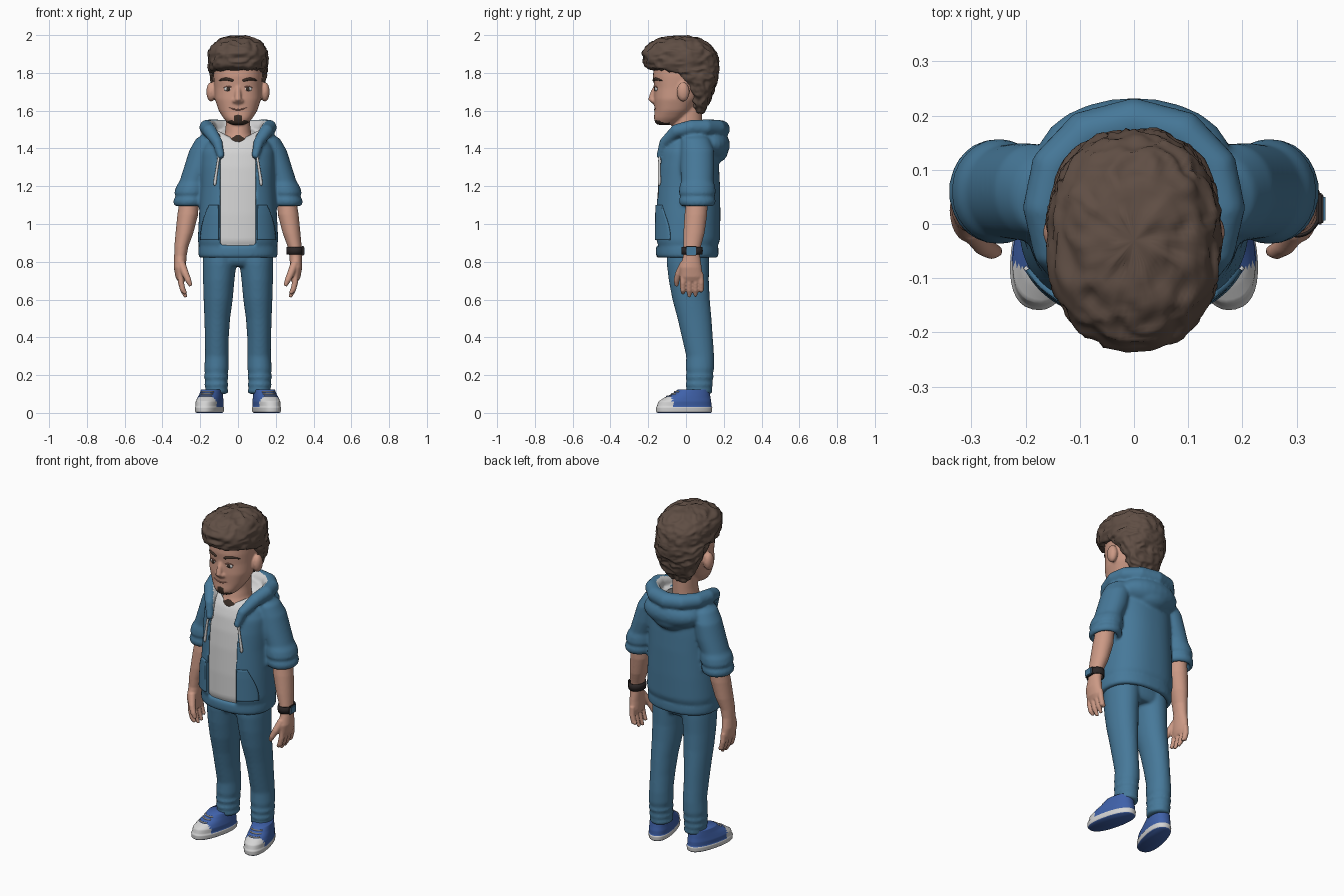
import bpy, bmesh, math
from mathutils import Vector, Matrix, noise

if "Cube" in bpy.data.objects:
    bpy.data.objects.remove(bpy.data.objects["Cube"])

def mat(name, r, g, b):
    m = bpy.data.materials.new(name)
    m.diffuse_color = (r, g, b, 1)
    m.use_nodes = True
    m.node_tree.nodes["Principled BSDF"].inputs["Base Color"].default_value = m.diffuse_color
    return m

BLUE = mat("denim blue", .062, .19, .32)
SKIN = mat("skin", .60, .32, .235)
HAIR = mat("hair brown", .115, .076, .058)
DARK = mat("dark brown", .045, .028, .02)
WHITE = mat("off white", .66, .66, .66)
SHOE = mat("shoe blue", .05, .12, .40)
BLACK = mat("strap black", .025, .02, .02)
LIP = mat("lip", .36, .16, .12)

def sp(v, p):
    return math.copysign(abs(v) ** p, v)

def interp(tab, z):
    # linear interpolation in a table of (z, ...) rows, ascending z
    for a, b in zip(tab, tab[1:]):
        if z <= b[0]:
            t = max(0, (z - a[0]) / (b[0] - a[0]))
            return [p + (q - p) * t for p, q in zip(a, b)][1:]
    return list(tab[-1][1:])

def ring(cx, cy, z, rx, ry, p=1, n=40, a0=0):
    out = []
    for i in range(n):
        a = a0 + (2 * math.pi - 2 * a0) * i / (n - 1 if a0 else n)
        out.append((cx + rx * sp(math.sin(a), p), cy - ry * sp(math.cos(a), p), z))
    return out

def rows(tab, n, p=.85):
    # table rows: z, front y, back y, half width
    out = []
    for i in range(n):
        z = tab[0][0] + (tab[-1][0] - tab[0][0]) * i / (n - 1)
        f, b, w = interp(tab, z)
        out.append(ring(0, (f + b) / 2, z, w, (b - f) / 2, p))
    return out

def surf(tab, x, z, p=.85):
    f, b, w = interp(tab, z)
    u = min(.999, abs(x) / w)
    return (f + b) / 2 - (b - f) / 2 * (1 - u ** (2 / p)) ** (p / 2)

def loft(bm, rings, cyclic=False):
    vs = [[bm.verts.new(c) for c in r] for r in rings]
    n = len(vs[0])
    for a, b in zip(vs, vs[1:] + ([vs[0]] if cyclic else [])):
        for i in range(n):
            bm.faces.new((a[i], a[(i + 1) % n], b[(i + 1) % n], b[i]))
    if not cyclic:
        bm.faces.new(vs[0])
        bm.faces.new(vs[-1])

def tube(bm, pts, rad, n=14):
    pts = [Vector(p) for p in pts]
    t0, q, rings = Vector((0, 0, 1)), None, []
    for i, p in enumerate(pts):
        t = (pts[min(i + 1, len(pts) - 1)] - pts[max(i - 1, 0)]).normalized()
        q = t.to_track_quat('Z', 'Y') if q is None else t0.rotation_difference(t) @ q
        t0 = t
        r = rad[i] if isinstance(rad, (list, tuple)) else rad
        rings.append([p + q @ Vector((r * math.cos(k * 2 * math.pi / n), r * math.sin(k * 2 * math.pi / n), 0)) for k in range(n)])
    loft(bm, rings)

def ball(bm, c, r):
    bmesh.ops.create_uvsphere(bm, u_segments=24, v_segments=14, radius=1,
                              matrix=Matrix.Translation(c) @ Matrix.Diagonal((*r, 1)))

def finish(bm, name, mats, voxel=0, smooth=0, sub=0, thick=0, rule=None, shade=True):
    bmesh.ops.recalc_face_normals(bm, faces=bm.faces)
    me = bpy.data.meshes.new(name)
    bm.to_mesh(me)
    bm.free()
    ob = bpy.data.objects.new(name, me)
    bpy.context.collection.objects.link(ob)
    bpy.context.view_layer.objects.active = ob
    if voxel:
        m = ob.modifiers.new("remesh", 'REMESH')
        m.mode, m.voxel_size = 'VOXEL', voxel
    if sub:
        ob.modifiers.new("subsurf", 'SUBSURF').levels = sub
    if thick:
        m = ob.modifiers.new("solidify", 'SOLIDIFY')
        m.thickness, m.offset = thick, 0
    if smooth:
        m = ob.modifiers.new("smooth", 'SMOOTH')
        m.factor, m.iterations = .5, smooth
    for m in list(ob.modifiers):
        bpy.ops.object.modifier_apply(modifier=m.name)
    for m in mats:
        ob.data.materials.append(m)
    for p in ob.data.polygons:
        p.use_smooth = shade
        if rule:
            p.material_index = rule(p.center, p.normal)
    return ob

def patch(name, f, m, nu=16, nv=24, thick=.01):
    bm = bmesh.new()
    g = [[bm.verts.new(f(i / nu, j / nv)) for i in range(nu + 1)] for j in range(nv + 1)]
    for a, b in zip(g, g[1:]):
        for i in range(nu):
            bm.faces.new((a[i], a[i + 1], b[i + 1], b[i]))
    return finish(bm, name, [m], thick=thick)

# head with neck, ears, nose and goatee
HEAD = [(1.525, -.15, -.075, .035), (1.535, -.163, -.05, .055), (1.56, -.17, -.01, .077), (1.60, -.166, .03, .102),
        (1.66, -.17, .07, .122), (1.72, -.168, .10, .125), (1.78, -.175, .13, .13), (1.85, -.17, .13, .13), (1.91, -.12, .09, .09)]
NECK = [(1.39, -.102, .06, .10), (1.44, -.10, .08, .09), (1.475, -.083, .085, .07), (1.53, -.07, .085, .064), (1.64, -.06, .085, .064)]
bm = bmesh.new()
loft(bm, rows(HEAD, 40))
loft(bm, rows(NECK, 20, 1))
for s in (-1, 1):
    ball(bm, (s * .142, -.015, 1.70), (.026, .034, .052))
    ball(bm, (s * .017, -.172, 1.652), (.013, .014, .012))
tube(bm, [(0, -.155, 1.74), (0, -.172, 1.70), (0, -.183, 1.66), (0, -.165, 1.645)], [.011, .015, .019, .015])
finish(bm, "head", [SKIN, DARK], .006, 6, rule=lambda c, n: int(
    c.y < -.085 and c.z < 1.548 + .03 * (abs(c.x) < .022) and abs(c.x) < .055))

# eyes, brows, mouth
for s in (-1, 1):
    x, z = s * .052, 1.715
    y = surf(HEAD, x, z)
    bm = bmesh.new(); ball(bm, (x, y + .004, z), (.022, .010, .013)); finish(bm, "eye", [WHITE])
    bm = bmesh.new(); ball(bm, (x, y - .004, z), (.010, .005, .011)); finish(bm, "iris", [DARK])
    bm = bmesh.new()
    tube(bm, [(s * a, surf(HEAD, s * a, b) - .002, b) for a, b in ((.028, 1.722), (.052, 1.731), (.078, 1.72))], [.003, .005, .003], 8)
    finish(bm, "eyelid", [LIP], sub=1)
    bm = bmesh.new()
    tube(bm, [(s * a, surf(HEAD, s * a, b) - .001, b) for a, b in ((.022, 1.757), (.045, 1.766), (.075, 1.77), (.105, 1.757))], [.007, .009, .008, .004], 10)
    finish(bm, "eyebrow", [DARK], sub=1)
bm = bmesh.new()
tube(bm, [(a, surf(HEAD, a, b), b) for a, b in ((-.05, 1.618), (-.025, 1.607), (0, 1.604), (.025, 1.607), (.05, 1.618))], [.002, .004, .005, .004, .002], 8)
finish(bm, "mouth", [LIP], sub=1)

# curly hair
CURLS = [(1.585, .05, .09, .055), (1.65, .02, .125, .105), (1.72, -.01, .152, .13), (1.775, -.07, .168, .146), (1.805, -.12, .172, .152),
         (1.825, -.212, .174, .156), (1.87, -.232, .172, .158), (1.91, -.232, .16, .157), (1.95, -.205, .125, .136), (1.98, -.15, .08, .095), (1.996, -.07, .01, .03)]
bm = bmesh.new()
loft(bm, rows(CURLS, 48, .9))
hair = finish(bm, "curly_hair", [HAIR], sub=1, smooth=8)
for v, n in [(v, v.normal.copy()) for v in hair.data.vertices]:
    k = noise.noise(v.co * 30 + Vector((0, 0, 7)))
    w = noise.noise_vector(v.co * 18) * .5
    v.co += n * (.012 * (.55 - 1.7 * abs(noise.noise(v.co * 22 + w))) + .005 * k)

# hoodie: open jacket shell, sleeves, hem band, hood
TORSO = [(.88, -.158, .165, .205), (.91, -.17, .18, .213), (1.05, -.17, .182, .206), (1.2, -.163, .18, .197), (1.3, -.153, .175, .197),
         (1.38, -.138, .168, .195), (1.43, -.118, .155, .175), (1.465, -.09, .14, .145), (1.485, -.07, .125, .115)]
P = .85
def shell_row(z):
    f, b, w = interp(TORSO, z)
    out = []
    for t in (0, .026):
        a0 = math.asin((.093 / max(w - t, .1)) ** (1 / P))
        r = ring(0, (f + b) / 2, z, w - t, (b - f) / 2 - t, P, 60, a0)
        out += r if t == 0 else r[::-1]
    return out
bm = bmesh.new()
loft(bm, [shell_row(.88 + .605 * i / 30) for i in range(31)])
loft(bm, [ring(0, .006, z, .21 - t, .166 - t, P, 60) for z, t in
          ((.82, .012), (.83, .001), (.855, 0), (.88, .001), (.89, .012), (.89, .03), (.82, .03))], True)
SLEEVE = [(1.475, .15, .05, .035, .045), (1.45, .163, .05, .06, .075), (1.39, .183, .06, .075, .088), (1.3, .207, .06, .079, .09),
          (1.225, .236, .06, .074, .086), (1.2, .244, .06, .083, .094), (1.165, .25, .06, .088, .098), (1.147, .252, .06, .079, .09),
          (1.125, .255, .06, .087, .098), (1.10, .258, .06, .082, .092), (1.092, .26, .06, .064, .074), (1.13, .255, .06, .053, .06)]
HOOD = [(.088, -.142, 1.35, .018), (.108, -.115, 1.43, .028), (.15, -.05, 1.493, .037), (.166, .03, 1.512, .04),
        (.15, .105, 1.512, .042), (.09, .165, 1.508, .045), (0, .188, 1.503, .046)]
for s in (-1, 1):
    loft(bm, [ring(s * cx, cy, z, rx, ry, 1, 36) for z, cx, cy, rx, ry in SLEEVE])
full = HOOD + [(-x, y, z, r) for x, y, z, r in HOOD[-2::-1]]
tube(bm, [h[:3] for h in full], [h[3] for h in full], 18)
ball(bm, (0, .125, 1.42), (.178, .108, .088))
ball(bm, (0, .145, 1.385), (.11, .078, .065))
def lining(c, n):
    d = Vector((-c.x, .03 - c.y)).normalized()
    inward = n.x * d.x + n.y * d.y > .38 and abs(c.x) < .16 and c.z > 1.3
    return int(inward or (n.z > .5 and c.z > 1.4 and math.hypot(c.x, c.y - .05) < .12))
finish(bm, "hoodie", [BLUE, WHITE], .0085, 6, rule=lining)

# pouch pockets and drawstrings
for s in (-1, 1):
    def pocket(u, v):
        z = .915 + .185 * v
        x = .102 + u * (.093 - .045 * v * v)
        return (s * x, surf(TORSO, x, z) - .003, z)
    patch("pocket", pocket, BLUE, thick=.012)
    bm = bmesh.new()
    tube(bm, [(s * a, surf(TORSO, a, b) - d, b) for a, b, d in ((.088, 1.43, .016), (.1, 1.37, .016), (.113, 1.28, .008), (.121, 1.235, .006), (.123, 1.2, .006))],
         [.007, .007, .007, .009, .009], 10)
    finish(bm, "drawstring", [WHITE], sub=1)

# shirt with V neck
def shirt(u, v):
    x = -.115 + .23 * u
    z = .87 + v * (1.435 + .55 * abs(x) - .87)
    return (x, interp(TORSO, z)[0] + .018 + 1.2 * x * x, z)
patch("shirt", shirt, WHITE, 24, 40, .006)

# forearms and hands
ARM = [(1.14, .257, .06, .05, .056), (1.05, .266, .052, .055, .06), (.95, .284, .042, .047, .056), (.88, .30, .032, .037, .047),
       (.83, .305, .03, .033, .045), (.77, .308, .025, .032, .058), (.72, .304, .03, .027, .06), (.695, .30, .03, .018, .052)]
for s in (-1, 1):
    bm = bmesh.new()
    loft(bm, [ring(s * cx, cy, z, rx, ry, 1, 28) for z, cx, cy, rx, ry in ARM])
    for y, tip in ((-.016, .63), (.017, .612), (.05, .616), (.08, .643)):
        tube(bm, [(s * .304, y * .95, .74), (s * .302, y, .69), (s * .292, y, .65), (s * .276, y, tip)], [.016, .016, .015, .009])
    tube(bm, [(s * .30, -.01, .79), (s * .278, -.04, .735), (s * .262, -.05, .70), (s * .25, -.05, .672)], [.022, .019, .016, .01])
    finish(bm, "forearm_and_hand", [SKIN], .005, 4)

# wristwatch
bm = bmesh.new()
loft(bm, [ring(.302, .032, z, .039 + t, .05 + t, 1, 36) for z, t in
          ((.838, 0), (.838, .005), (.858, .007), (.878, .005), (.878, 0))], True)
finish(bm, "watch_strap", [BLACK])
for name, m, x, w in (("watch_case", BLACK, .343, .058), ("watch_face", BLUE, .347, .05)):
    bm = bmesh.new()
    bmesh.ops.create_cube(bm, size=1, matrix=Matrix.Translation((x, .028, .858)) @ Matrix.Diagonal((.012, w, w * .85, 1)))
    bmesh.ops.bevel(bm, geom=bm.edges[:], offset=.003, segments=2, affect='EDGES')
    finish(bm, name, [m], shade=False)

# trousers with ankle folds
LEG = [(.1, .113, .07, .056, .064), (.115, .113, .07, .063, .072), (.13, .114, .07, .056, .066), (.15, .115, .07, .065, .074),
       (.168, .115, .071, .057, .067), (.19, .115, .072, .066, .075), (.208, .115, .073, .06, .07), (.235, .114, .074, .065, .075),
       (.3, .112, .075, .062, .074), (.4, .112, .06, .063, .082), (.5, .11, .045, .068, .09), (.6, .105, .027, .077, .099),
       (.7, .102, .015, .083, .106), (.79, .098, .01, .089, .112), (.87, .095, .01, .09, .11)]
bm = bmesh.new()
for s in (-1, 1):
    loft(bm, [ring(s * cx, cy, z, rx, ry, 1, 36) for z, cx, cy, rx, ry in LEG])
loft(bm, rows([(.775, -.07, .10, .12), (.80, -.09, .115, .17), (.88, -.10, .12, .18)], 10))
finish(bm, "trousers", [BLUE], .009, 4)

# sneakers: blue uppers, white toe caps, rims and laces
FOOT = [(0, -.148, .14, .058), (.006, -.155, .146, .065), (.03, -.156, .148, .067), (.034, -.151, .143, .063), (.06, -.143, .142, .064),
        (.08, -.112, .138, .06), (.1, -.07, .135, .056), (.125, -.035, .13, .052)]
for s in (-1, 1):
    place = Matrix.Translation((s * .15, -.006, 0)) @ Matrix.Rotation(s * math.radians(14), 4, 'Z')
    bm = bmesh.new()
    loft(bm, rows(FOOT, 32))
    ob = finish(bm, "sneaker", [SHOE, WHITE], rule=lambda c, n: int(
        n.z > -.6 and (c.z < .031 or (c.y < -.082 and c.z < .083))))
    ob.data.transform(place)
    for z in (.088, .1, .112):
        bm = bmesh.new()
        tube(bm, [(x, surf(FOOT, x, z) - .001, z) for x in (-.032, -.016, 0, .016, .032)], .004, 8)
        ob = finish(bm, "lace", [WHITE])
        ob.data.transform(place)
